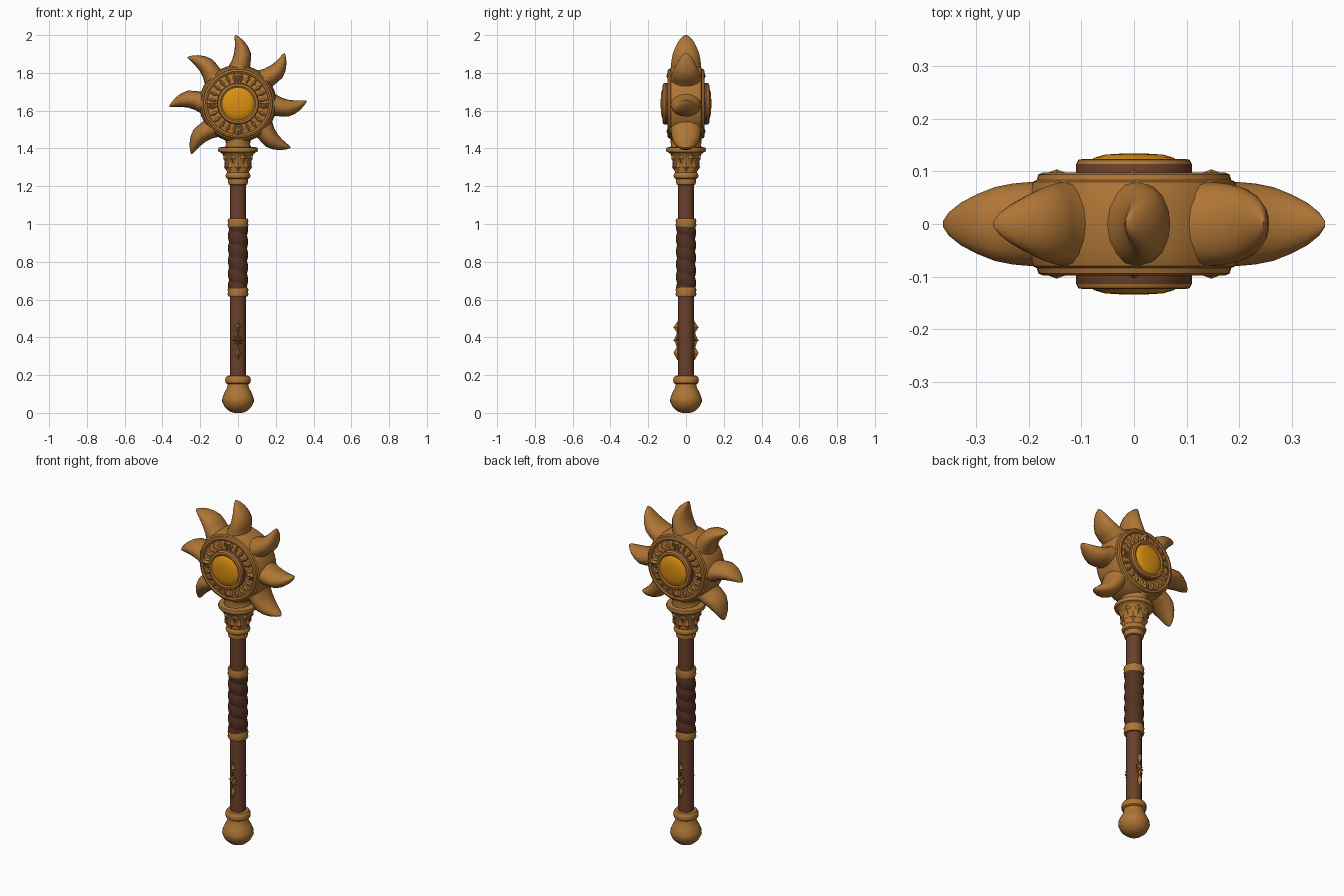
import bpy, bmesh, math
from mathutils import Vector

if "Cube" in bpy.data.objects:
    bpy.data.objects.remove(bpy.data.objects["Cube"])

def material(name, rgb):
    m = bpy.data.materials.new(name)
    m.diffuse_color = (*rgb, 1)
    m.use_nodes = True
    m.node_tree.nodes["Principled BSDF"].inputs["Base Color"].default_value = m.diffuse_color
    return m

GOLD = material("aged gold", (0.43, 0.18, 0.036))
BROWN = material("brown wood", (0.15, 0.052, 0.023))
DARK = material("dark leather", (0.088, 0.031, 0.015))
GEM = material("amber", (0.72, 0.28, 0.006))
SUN_Z = 1.637
TAU = 2 * math.pi

def finish(name, bm, *mats, angle=40):
    bmesh.ops.remove_doubles(bm, verts=bm.verts, dist=1e-5)
    bmesh.ops.recalc_face_normals(bm, faces=bm.faces)
    me = bpy.data.meshes.new(name)
    bm.to_mesh(me)
    bm.free()
    for m in mats:
        me.materials.append(m)
    me.shade_smooth()
    me.set_sharp_from_angle(angle=math.radians(angle))
    ob = bpy.data.objects.new(name, me)
    bpy.context.collection.objects.link(ob)
    return ob

def skin(bm, rings, caps=True):
    """Bridge a list of equal point rings with quads."""
    vs = [[bm.verts.new(p) for p in ring] for ring in rings]
    n = len(vs[0])
    for a, b in zip(vs, vs[1:]):
        for i in range(n):
            j = (i + 1) % n
            bm.faces.new((a[i], a[j], b[j], b[i]))
    if caps:
        bm.faces.new(vs[0][::-1])
        bm.faces.new(vs[-1])

def lathe(name, profile, *mats, segs=24, angle=40):
    """Revolve (radius, height) about z."""
    bm = bmesh.new()
    skin(bm, [[(r * math.cos(TAU * i / segs), r * math.sin(TAU * i / segs), h)
               for i in range(segs)] for r, h in profile])
    return finish(name, bm, *mats, angle=angle)

def disc(name, profile, *mats, segs=40, angle=40, closed=False):
    """Revolve (radius, depth) about the y axis through the sun centre."""
    bm = bmesh.new()
    if closed:
        profile = profile + profile[:1]
    skin(bm, [[(r * math.cos(TAU * i / segs), d, SUN_Z + r * math.sin(TAU * i / segs))
               for i in range(segs)] for r, d in profile], caps=not closed)
    return finish(name, bm, *mats, angle=angle)

def stud(bm, centre, out, up, w, h, d):
    """Pointed diamond raised along out; w and h are half sizes."""
    c, out, up = Vector(centre), Vector(out).normalized(), Vector(up).normalized()
    side = up.cross(out)
    rim = [bm.verts.new(c + v) for v in (side * w, up * h, -side * w, -up * h)]
    top, back = bm.verts.new(c + out * d), bm.verts.new(c - out * d)
    for i in range(4):
        a, b = rim[i], rim[(i + 1) % 4]
        bm.faces.new((a, b, top))
        bm.faces.new((b, a, back))

# Handle: pommel, shaft, bands
lathe("pommel", [(0.02, 0), (0.045, 0.008), (0.07, 0.03), (0.084, 0.06), (0.083, 0.08),
                 (0.07, 0.11), (0.057, 0.135), (0.055, 0.152), (0.065, 0.158),
                 (0.068, 0.172), (0.065, 0.186), (0.058, 0.196), (0.04, 0.198)], GOLD)
lathe("shaft", [(0.042, 0.18), (0.042, 1.23)], BROWN, segs=12, angle=50)
for name, z in (("lower_band", 0.617), ("upper_band", 0.982)):
    lathe(name, [(0.04, z), (0.051, z), (0.055, z + 0.01), (0.053, z + 0.022),
                 (0.055, z + 0.036), (0.051, z + 0.046), (0.04, z + 0.046)], GOLD)

# Leather grip with a spiral overlap
bm = bmesh.new()
rings = []
for k in range(61):
    z = 0.655 + 0.335 * k / 60
    ring = []
    for i in range(24):
        wrap = (z / 0.067 + i / 24) % 1
        r = 0.046 + 0.007 * math.sin(math.pi * wrap) ** 0.6
        ring.append((r * math.cos(TAU * i / 24), r * math.sin(TAU * i / 24), z))
    rings.append(ring)
skin(bm, rings)
finish("leather_grip", bm, DARK, angle=50)

# Small star ornaments on the front and back of the lower shaft
bm = bmesh.new()
for s in (-1, 1):
    out = (0, s, 0)
    for k in range(4):
        a = math.pi * k / 4
        long = 0.048 if k == 2 else 0.03
        stud(bm, (0, s * 0.045, 0.385), out, (math.cos(a), 0, math.sin(a)), 0.009, long, 0.018)
    stud(bm, (0, s * 0.045, 0.385), out, (0, 0, 1), 0.013, 0.013, 0.025)
    for z, w, h in ((0.453, 0.014, 0.032), (0.317, 0.014, 0.038)):
        stud(bm, (0, s * 0.045, z), out, (0, 0, 1), w, h, 0.022)
finish("shaft_star", bm, GOLD, angle=30)

# Capital under the head, with two rows of leaves
lathe("capital", [(0.04, 1.205), (0.05, 1.21), (0.054, 1.225), (0.052, 1.238), (0.062, 1.244),
                  (0.066, 1.256), (0.062, 1.268), (0.058, 1.272), (0.062, 1.30), (0.07, 1.34),
                  (0.082, 1.37), (0.09, 1.378), (0.102, 1.382), (0.106, 1.393),
                  (0.102, 1.404), (0.085, 1.408), (0.03, 1.41)], GOLD, segs=32)
bm = bmesh.new()
for row, (z, r, h) in enumerate(((1.302, 0.062, 0.032), (1.348, 0.073, 0.03))):
    for k in range(8):
        a = TAU * (k + 0.5 * row) / 8
        c, s = math.cos(a), math.sin(a)
        stud(bm, (r * c, r * s, z), (c, s, -0.2), (0.25 * c, 0.25 * s, 1), 0.021, h, 0.012)
finish("capital_leaves", bm, GOLD, angle=30)

# Neck joining capital and sun
bm = bmesh.new()
skin(bm, [[(rx * math.cos(TAU * i / 24), ry * math.sin(TAU * i / 24), z) for i in range(24)]
          for z, rx, ry in ((1.4, 0.075, 0.082), (1.42, 0.064, 0.08),
                            (1.44, 0.066, 0.082), (1.48, 0.09, 0.083))])
finish("neck", bm, GOLD)

# Sun body
disc("sun_body", [(0.03, -0.088), (0.175, -0.088), (0.193, -0.08), (0.203, -0.05), (0.205, 0),
                  (0.203, 0.05), (0.193, 0.08), (0.175, 0.088), (0.03, 0.088)], GOLD)

# Seven curved flame rays, each hooking the same way round
SECTIONS = ((0.13, 0.0, 0.088, 0.082), (0.165, 0.0, 0.073, 0.082), (0.195, 0.006, 0.058, 0.08),
            (0.23, 0.018, 0.05, 0.077), (0.265, 0.024, 0.045, 0.07), (0.30, 0.019, 0.036, 0.056),
            (0.33, 0.008, 0.025, 0.04), (0.352, -0.005, 0.013, 0.022), (0.363, -0.013, 0.003, 0.006))
for n, k in enumerate((-1, 0, 1, 2, 3, 4, 5)):
    a = math.pi * k / 4 + (0.05 if k == -1 else 0)
    c, s = math.cos(a), math.sin(a)
    bm = bmesh.new()
    rings = []
    for r, off, w, t in SECTIONS:
        ring = []
        for i in range(16):
            q = off + w * math.cos(TAU * i / 16)
            ring.append((r * c + q * s, t * math.sin(TAU * i / 16), SUN_Z + r * s - q * c))
        rings.append(ring)
    skin(bm, rings)
    finish(f"flame_ray_{n + 1}", bm, GOLD, angle=50)

# Face details on both sides: rim, bezel, amber stone, spokes, diamonds
for side, s in (("front", -1), ("back", 1)):
    disc(side + "_rim", [(0.160, s * 0.08), (0.163, s * 0.094), (0.172, s * 0.098),
                         (0.182, s * 0.094), (0.186, s * 0.08)], GOLD, closed=True)
    bezel = disc(side + "_bezel", [(0.083, s * 0.08), (0.086, s * 0.119), (0.094, s * 0.124),
                                   (0.106, s * 0.122), (0.11, s * 0.114), (0.11, s * 0.08)],
                 GOLD, BROWN, closed=True)
    # shaded lower strip on the outer wall of the bezel
    for f in bezel.data.polygons:
        rad = math.hypot(f.center.x, f.center.z - SUN_Z)
        if rad > 0.108 and abs(f.center.y) < 0.112 and abs(f.normal.y) < 0.3:
            f.material_index = 1
    disc(side + "_amber", [(0.086, s * 0.09), (0.086, s * 0.119), (0.075, s * 0.126),
                           (0.055, s * 0.132), (0.02, s * 0.134)], GEM)
    bm = bmesh.new()
    for k in range(24):
        a = TAU * (k + 0.5) / 24
        d = (math.cos(a), 0, math.sin(a))
        stud(bm, (0.137 * d[0], s * 0.087, SUN_Z + 0.137 * d[2]), (0, s, 0), d, 0.012, 0.03, 0.01)
    for k in range(4):
        a = TAU * k / 4
        d = (math.cos(a), 0, math.sin(a))
        stud(bm, (0.147 * d[0], s * 0.09, SUN_Z + 0.147 * d[2]), (0, s, 0), d, 0.021, 0.036, 0.014)
    finish(side + "_spokes", bm, GOLD, angle=30)
